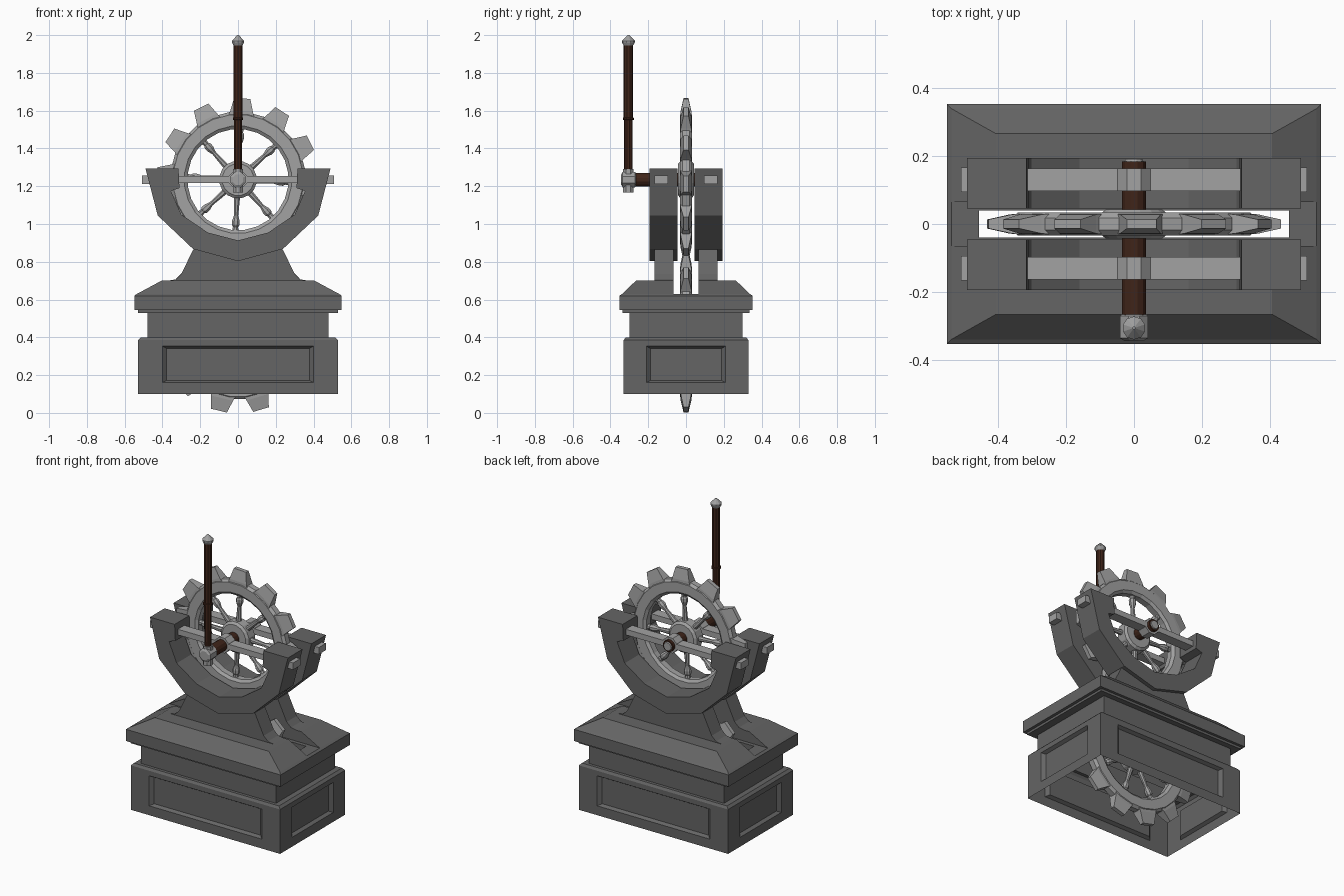
import bpy, bmesh, math
from mathutils import Matrix, Vector

if "Cube" in bpy.data.objects:
    bpy.data.objects.remove(bpy.data.objects["Cube"])

def material(name, rgb):
    m = bpy.data.materials.new(name)
    m.diffuse_color = (*rgb, 1)
    m.use_nodes = True
    m.node_tree.nodes["Principled BSDF"].inputs["Base Color"].default_value = m.diffuse_color
    return m

STONE = material("dark_stone", (0.13, 0.13, 0.13))
METAL = material("light_metal", (0.36, 0.36, 0.36))
WOOD = material("dark_wood", (0.05, 0.018, 0.01))

def finish(name, bm, mat, weld=False):
    if weld:
        bmesh.ops.remove_doubles(bm, verts=bm.verts, dist=1e-4)
    bmesh.ops.recalc_face_normals(bm, faces=bm.faces)
    me = bpy.data.meshes.new(name)
    bm.to_mesh(me)
    bm.free()
    me.materials.append(mat)
    ob = bpy.data.objects.new(name, me)
    bpy.context.collection.objects.link(ob)
    return ob

def skin(bm, loops, mtx=Matrix(), caps=True, closed=False):
    """Bridge equal-length loops of points with quads."""
    rows = [[bm.verts.new(mtx @ Vector(p)) for p in lp] for lp in loops]
    n = len(rows[0])
    pairs = list(zip(rows, rows[1:])) + ([(rows[-1], rows[0])] if closed else [])
    for a, b in pairs:
        for i in range(n):
            j = (i + 1) % n
            bm.faces.new((a[i], a[j], b[j], b[i]))
    if caps and not closed:
        bm.faces.new(rows[0][::-1])
        bm.faces.new(rows[-1])

def rect(hx, hy, z, cy=0):
    return [(-hx, cy - hy, z), (hx, cy - hy, z), (hx, cy + hy, z), (-hx, cy + hy, z)]

def lathe(bm, profile, n, mtx=Matrix(), closed=False):
    """Profile of (radius, height) turned round local z."""
    loops = [[(r * math.cos(2 * math.pi * (i + .5) / n), r * math.sin(2 * math.pi * (i + .5) / n), h)
              for i in range(n)] for r, h in profile]
    skin(bm, loops, mtx, closed=closed)

def prism(bm, pts, y0, y1):
    skin(bm, [[(x, y, z) for x, z in pts] for y in (y0, y1)])

def along_y(z):
    return Matrix.Translation((0, 0, z)) @ Matrix.Rotation(-math.pi / 2, 4, 'X')

def radial(z, deg):
    return Matrix.Translation((0, 0, z)) @ Matrix.Rotation(math.radians(90 - deg), 4, 'Y')

def mirrored(half):
    return half + [(-x, z) for x, z in reversed(half) if x]

AXLE_Z, LOW_Z = 1.235, 0.43

# Pedestal: open-bottomed moulded shell with a slot in its top
bm = bmesh.new()
rings = [(.53, .33, .385), (.515, .32, .40), (.48, .30, .40), (.48, .30, .53), (.53, .335, .53),
         (.53, .335, .545), (.549, .352, .545), (.549, .352, .62), (.535, .338, .63),
         (.455, .04, .63), (.455, .04, .54)]
skin(bm, [rect(*r) for r in rings], caps=False)
# Recessed panels on the four lower sides
for k in range(4):
    w, d, p = ((.53, .33, .40), (.33, .53, .21))[k % 2]
    def frame(h, z0, z1, y):
        return [(-h, y, z0), (h, y, z0), (h, y, z1), (-h, y, z1)]
    loops = [frame(w, .10, .385, -d), frame(p, .16, .353, -d), frame(p - .022, .172, .341, -d + .02)]
    rot = Matrix.Rotation(k * math.pi / 2, 4, 'Z')
    skin(bm, loops, rot, caps=False)
    bm.faces.new([bm.verts.new(rot @ Vector(q)) for q in loops[-1]])
finish("pedestal", bm, STONE, weld=True)

# Sloped top halves, supports, cradles and crossbars, front and back
yoke = mirrored([(.49, 1.295), (.425, 1.045), (.238, .868), (0, .803)])
inner = mirrored([(.315, 1.295), (.31, 1.19), (.355, 1.175), (.30, 1.05), (.16, .955), (0, .913)])
cradle = yoke + inner[::-1]
support = mirrored([(.40, .695), (.33, .707), (.30, .735), (.237, .866), (0, .85)])
for s, side in ((-1, "front"), (1, "back")):
    bm = bmesh.new()
    skin(bm, [rect(.535, .1365, .63, s * .2015), rect(.405, .10, .70, s * .165)])
    finish(side + "_sloped_top", bm, STONE)
    bm = bmesh.new()
    prism(bm, support, s * .065, s * .168)
    finish(side + "_support", bm, STONE)
    bm = bmesh.new()
    prism(bm, cradle, s * .045, s * .193)
    finish(side + "_cradle", bm, STONE)
    bm = bmesh.new()
    skin(bm, [rect(.49, .033, AXLE_Z - .018, s * .13), rect(.49, .033, AXLE_Z + .018, s * .13)])
    for e in (-1, 1):  # pegs poking out of the cradle arms
        skin(bm, [rect(.02, .036, z, s * .13) for z in (AXLE_Z - .022, AXLE_Z + .022)],
             Matrix.Translation((e * .488, 0, 0)))
    lathe(bm, [(.052, s * .097), (.052, s * .163)], 8, along_y(AXLE_Z))
    finish(side + "_crossbar", bm, METAL)

# Two meshing toothed wheels
def wheel(name, z, tooth_deg, spoke_deg):
    bm = bmesh.new()
    half = [(.36, .018), (.345, .033), (.285, .033), (.268, .02)]
    lathe(bm, half + [(r, -h) for r, h in reversed(half)], 24, along_y(z), closed=True)
    lathe(bm, [(.085, -.042), (.10, -.03), (.10, .03), (.085, .042)], 16, along_y(z))
    for i in range(12):
        skin(bm, [rect(.068, .03, .335), rect(.06, .028, .362), rect(.043, .013, .43)],
             radial(z, tooth_deg + 30 * i))
    for i in range(8):
        lathe(bm, [(.018, .08), (.012, .19), (.022, .22), (.022, .24), (.015, .25), (.019, .28)], 8,
              radial(z, spoke_deg + 45 * i))
    finish(name, bm, METAL)

wheel("upper_wheel", AXLE_Z, 27, -3)
wheel("lower_wheel", LOW_Z, 16.5, 16.5)

# Axle
bm = bmesh.new()
lathe(bm, [(.037, -.28), (.037, .183)], 12, along_y(AXLE_Z))
finish("axle", bm, WOOD)
bm = bmesh.new()
lathe(bm, [(.03, .18), (.026, .19)], 12, along_y(AXLE_Z))
finish("axle_cap", bm, METAL)

# Lever: metal joint, wooden handle, pointed cap
LEVER_Y = -.305
bm = bmesh.new()
lathe(bm, [(.03, -.343), (.044, -.335), (.044, -.27), (.038, -.265)], 8, along_y(AXLE_Z))
at = Matrix.Translation((0, LEVER_Y, 0))
lathe(bm, [(.03, 1.167), (.03, 1.29)], 8, at)
finish("lever_joint", bm, METAL)
bm = bmesh.new()
lathe(bm, [(.022, 1.28), (.023, 1.55), (.029, 1.552), (.029, 1.562), (.025, 1.565), (.025, 1.955)], 10, at)
finish("lever_handle", bm, WOOD)
bm = bmesh.new()
lathe(bm, [(.025, 1.945), (.034, 1.962), (.034, 1.97), (.004, 2.0)], 10, at)
finish("lever_cap", bm, METAL)
